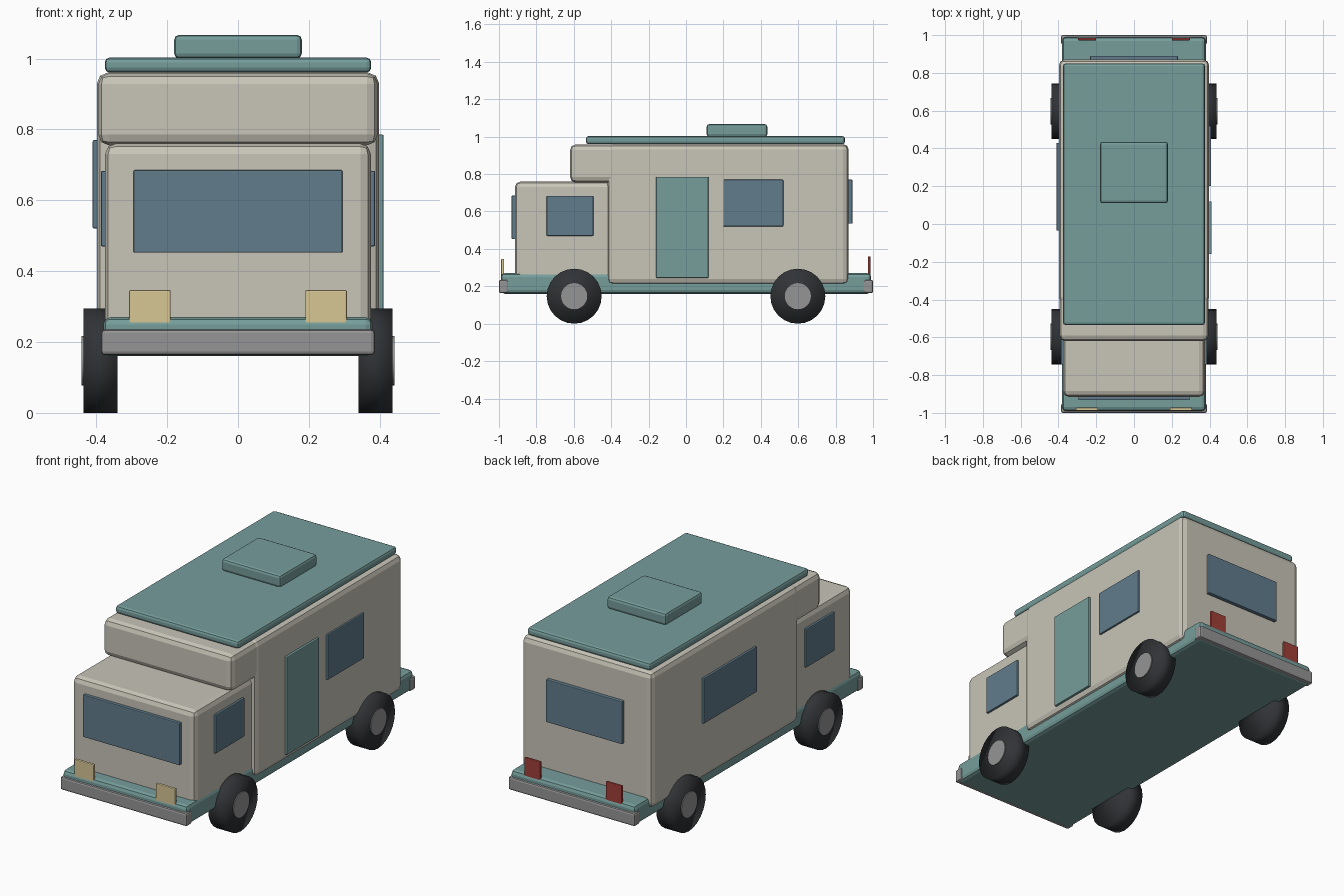
import bpy
from math import pi

if "Cube" in bpy.data.objects:
    bpy.data.objects.remove(bpy.data.objects["Cube"])


def material(name, rgb):
    m = bpy.data.materials.new(name)
    m.diffuse_color = (*rgb, 1)
    m.use_nodes = True
    m.node_tree.nodes["Principled BSDF"].inputs["Base Color"].default_value = m.diffuse_color
    return m


CREAM = material("cream", (0.58, 0.56, 0.48))
TEAL = material("teal", (0.18, 0.34, 0.33))
GLASS = material("glass", (0.12, 0.20, 0.26))
RUBBER = material("rubber", (0.03, 0.033, 0.037))
CHROME = material("bumper_grey", (0.30, 0.30, 0.30))
YELLOW = material("lamp_yellow", (0.68, 0.57, 0.30))
RED = material("lamp_red", (0.35, 0.05, 0.04))


def box(name, x, y, z, mat, bevel=0.0, segments=2):
    """Box spanning the given (min, max) ranges, with rounded edges."""
    bpy.ops.mesh.primitive_cube_add(
        size=1, location=[(a + b) / 2 for a, b in (x, y, z)])
    ob = bpy.context.object
    ob.name = name
    ob.scale = [b - a for a, b in (x, y, z)]
    bpy.ops.object.transform_apply(location=False, rotation=False, scale=True)
    ob.data.materials.append(mat)
    if bevel:
        mod = ob.modifiers.new("bevel", "BEVEL")
        mod.width = bevel
        mod.segments = segments
    return ob


def disc(name, x, y, z, radius, width, mat, sides=24):
    """Cylinder with its axis along x."""
    bpy.ops.mesh.primitive_cylinder_add(
        vertices=sides, radius=radius, depth=width,
        location=(x, y, z), rotation=(0, pi / 2, 0))
    ob = bpy.context.object
    ob.name = name
    ob.data.materials.append(mat)
    return ob


# Chassis and body shells
box("chassis", (-0.38, 0.38), (-0.99, 0.99), (0.16, 0.27), TEAL, 0.02)
box("cab", (-0.375, 0.375), (-0.915, -0.36), (0.2, 0.76), CREAM, 0.03)
box("living_body", (-0.398, 0.398), (-0.42, 0.87), (0.21, 0.96), CREAM, 0.03)
box("over_cab_bunk", (-0.394, 0.394), (-0.62, -0.1), (0.755, 0.958), CREAM, 0.03)

# Roof panel and vent
box("roof_panel", (-0.376, 0.376), (-0.535, 0.85), (0.96, 1.003), TEAL, 0.014)
box("roof_vent", (-0.18, 0.18), (0.11, 0.435), (1.0, 1.067), TEAL, 0.014)

# Windows and door
box("windshield", (-0.295, 0.295), (-0.932, -0.905), (0.452, 0.685), GLASS, 0.004)
box("rear_window", (-0.232, 0.232), (0.86, 0.89), (0.535, 0.77), GLASS, 0.004)
box("right_window", (0.385, 0.408), (0.2, 0.52), (0.52, 0.77), GLASS, 0.004)
box("left_window", (-0.41, -0.385), (-0.035, 0.43), (0.52, 0.77), GLASS, 0.004)
box("side_door", (0.385, 0.411), (-0.16, 0.12), (0.245, 0.785), TEAL, 0.004)

# Parts repeated left and right
for side, s in (("left", -1), ("right", 1)):
    def span(a, b):
        return tuple(sorted((s * a, s * b)))

    box(side + "_cab_window", span(0.36, 0.387), (-0.745, -0.495),
        (0.47, 0.683), GLASS, 0.004)
    box(side + "_headlight", span(0.19, 0.307), (-0.988, -0.972),
        (0.25, 0.347), YELLOW, 0.004)
    box(side + "_tail_light", span(0.2, 0.297), (0.972, 0.986),
        (0.25, 0.36), RED, 0.004)
    for end, y in (("front", -0.598), ("rear", 0.598)):
        disc(f"{side}_{end}_tyre", s * 0.388, y, 0.147, 0.147, 0.097, RUBBER)
        bpy.ops.object.shade_smooth()
        disc(f"{side}_{end}_hub", s * 0.42, y, 0.147, 0.07, 0.042, CHROME)
        bpy.ops.object.shade_smooth_by_angle()

# Bumpers
for end, y in (("front", (-1.0, -0.95)), ("rear", (0.95, 1.0))):
    box(end + "_bumper", (-0.386, 0.386), y, (0.163, 0.235), CHROME, 0.01)
